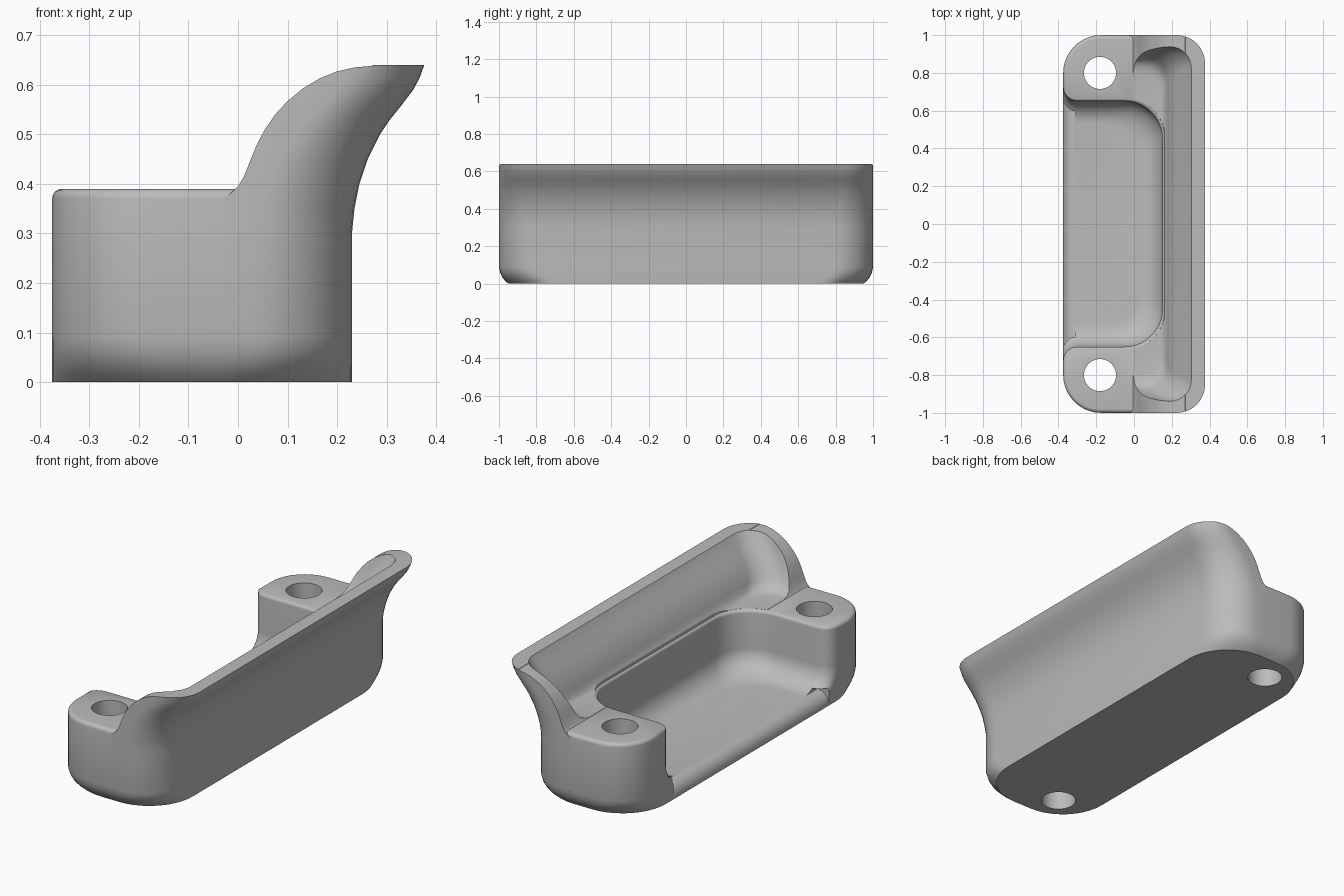
import bpy, bmesh, math

cube = bpy.data.objects.get("Cube")
if cube:
    bpy.data.objects.remove(cube, do_unlink=True)

grey = bpy.data.materials.new("light_grey")
grey.use_nodes = True
grey.diffuse_color = (0.5, 0.5, 0.5, 1)
grey.node_tree.nodes["Principled BSDF"].inputs["Base Color"].default_value = (0.5, 0.5, 0.5, 1)


def loft(name, rings):
    """Closed solid through rings with equal point counts."""
    bm = bmesh.new()
    rows = [[bm.verts.new(p) for p in ring] for ring in rings]
    n = len(rows[0])
    for a, b in zip(rows, rows[1:]):
        for i in range(n):
            j = (i + 1) % n
            bm.faces.new((a[i], a[j], b[j], b[i]))
    bm.faces.new(rows[0][::-1])
    bm.faces.new(rows[-1])
    bmesh.ops.recalc_face_normals(bm, faces=bm.faces)
    mesh = bpy.data.meshes.new(name)
    bm.to_mesh(mesh)
    bm.free()
    mesh.materials.append(grey)
    ob = bpy.data.objects.new(name, mesh)
    bpy.context.collection.objects.link(ob)
    return ob


def arc(cx, cy, r, start, end, n=10):
    return [(cx + r * math.cos(math.radians(start + (end - start) * i / n)),
             cy + r * math.sin(math.radians(start + (end - start) * i / n)))
            for i in range(n + 1)]


def rounded(x0, x1, hy, r0, r1, z):
    """Rounded rectangle at height z, left radius r0 and right radius r1."""
    pts = (arc(x1 - r1, hy - r1, r1, 0, 90) + arc(x0 + r0, hy - r0, r0, 90, 180)
           + arc(x0 + r0, r0 - hy, r0, 180, 270) + arc(x1 - r1, r1 - hy, r1, 270, 360))
    return [(x, y, z) for x, y in pts]


def prism(name, profile, hy):
    """Profile in x and z, extruded along y."""
    return loft(name, [[(x, y, z) for x, z in profile] for y in (-hy, hy)])


def combine(target, other, operation):
    mod = target.modifiers.new("combine", 'BOOLEAN')
    mod.operation, mod.solver, mod.object = operation, 'EXACT', other
    bpy.context.view_layer.objects.active = target
    bpy.ops.object.modifier_apply(modifier=mod.name)
    bpy.data.objects.remove(other, do_unlink=True)


LEFT, BACK = -0.375, 0.23
# Foot taper shared by both outer solids: height, half length, corner radius
foot = [(0, .95, .25), (.015, .967, .24), (.035, .983, .225), (.06, .994, .21), (.09, 1, .2)]

# Base block with softened top edge
e = 0.0005
rings = [rounded(LEFT, BACK - e, hy - e, r, r, z) for z, hy, r in foot]
for a in range(0, 91, 15):
    inset = .02 * (1 - math.cos(math.radians(a)))
    z = .37 + .02 * math.sin(math.radians(a))
    rings.append(rounded(LEFT + inset, BACK - e - inset, 1 - e - inset, .2 - inset, .2 - inset, z))
pull = loft("pull_handle", rings)

# Flared lip with end cheeks
flare = [(.3, .23), (.35, .235), (.4, .245), (.45, .262), (.5, .287), (.53, .307),
         (.56, .331), (.59, .354), (.615, .367), (.64, .376)]
rings = [rounded(LEFT, BACK, hy, r, r, z) for z, hy, r in foot]
for z, x in flare:
    r = .2 - .05 * (z - .3) / .34
    rings.append(rounded(LEFT, x, 1, .2, r, z))
lip = loft("lip", rings)

# Shoulder curve trims the lip away above the bosses
shoulder = [(-.03, -.1), (-.03, .372), (-.015, .381), (0, .395), (.012, .415), (.024, .445),
            (.037, .477), (.053, .508), (.075, .54), (.1, .567), (.13, .592), (.165, .613),
            (.2, .627), (.235, .635), (.27, .638), (.29, .66), (.29, .8), (-.6, .8), (-.6, -.1)]
combine(lip, prism("shoulder_cutter", shoulder, 1.2), 'DIFFERENCE')

# Scooped inside of the lip: height, inner x, half length
scoop = [(.391, .14, .80), (.396, .155, .835), (.41, .168, .86), (.44, .178, .88),
         (.48, .195, .898), (.52, .218, .912), (.555, .243, .923), (.59, .27, .932),
         (.62, .292, .939), (.642, .305, .944), (.7, .31, .95)]
combine(lip, loft("scoop_cutter", [rounded(-.7, x, hy, .1, .12, z) for z, x, hy in scoop]),
        'DIFFERENCE')
combine(pull, lip, 'UNION')


def pocket_ring(z, inset):
    """Pocket outline open to the left, flaring round the boss corners."""
    hy, x1, r = .65 - inset, .15 - inset, .2
    f = .075
    half = arc(x1 - r, hy - r, r, 0, 90) + arc(LEFT + f, hy + f, f, 270, 180, 8)
    half += [(-.6, hy + f)]
    pts = half + [(x, -y) for x, y in reversed(half)]
    return [(x, y, z) for x, y in pts]


# Finger pocket with a filleted floor and softened rim
FLOOR, FILLET = .07, .12
rings = []
for a in range(0, 91, 10):
    t = math.radians(a)
    rings.append(pocket_ring(FLOOR + FILLET * (1 - math.cos(t)), FILLET * (1 - math.sin(t))))
for a in range(0, 76, 15):
    t = math.radians(a)
    rings.append(pocket_ring(.375 + .016 * math.sin(t), -.016 * (1 - math.cos(t))))
rings.append(pocket_ring(.42, -.016))
combine(pull, loft("pocket_cutter", rings), 'DIFFERENCE')

# Rounded open edge of the pocket floor
edge = arc(LEFT + .065, .006, .065, 90, 180, 8)
edge += [(-.5, .006), (-.5, .09), (LEFT + .065, .09)]
combine(pull, prism("floor_edge_cutter", edge, .64), 'DIFFERENCE')

# Screw holes
for y in (-.8, .8):
    circle = arc(-.18, y, .085, 0, 360, 40)[:-1]
    drill = loft("hole_cutter", [[(px, py, z) for px, py in circle] for z in (-.2, .6)])
    combine(pull, drill, 'DIFFERENCE')

bpy.ops.object.select_all(action='DESELECT')
pull.select_set(True)
bpy.context.view_layer.objects.active = pull
bpy.ops.object.shade_smooth_by_angle(angle=math.radians(32))
